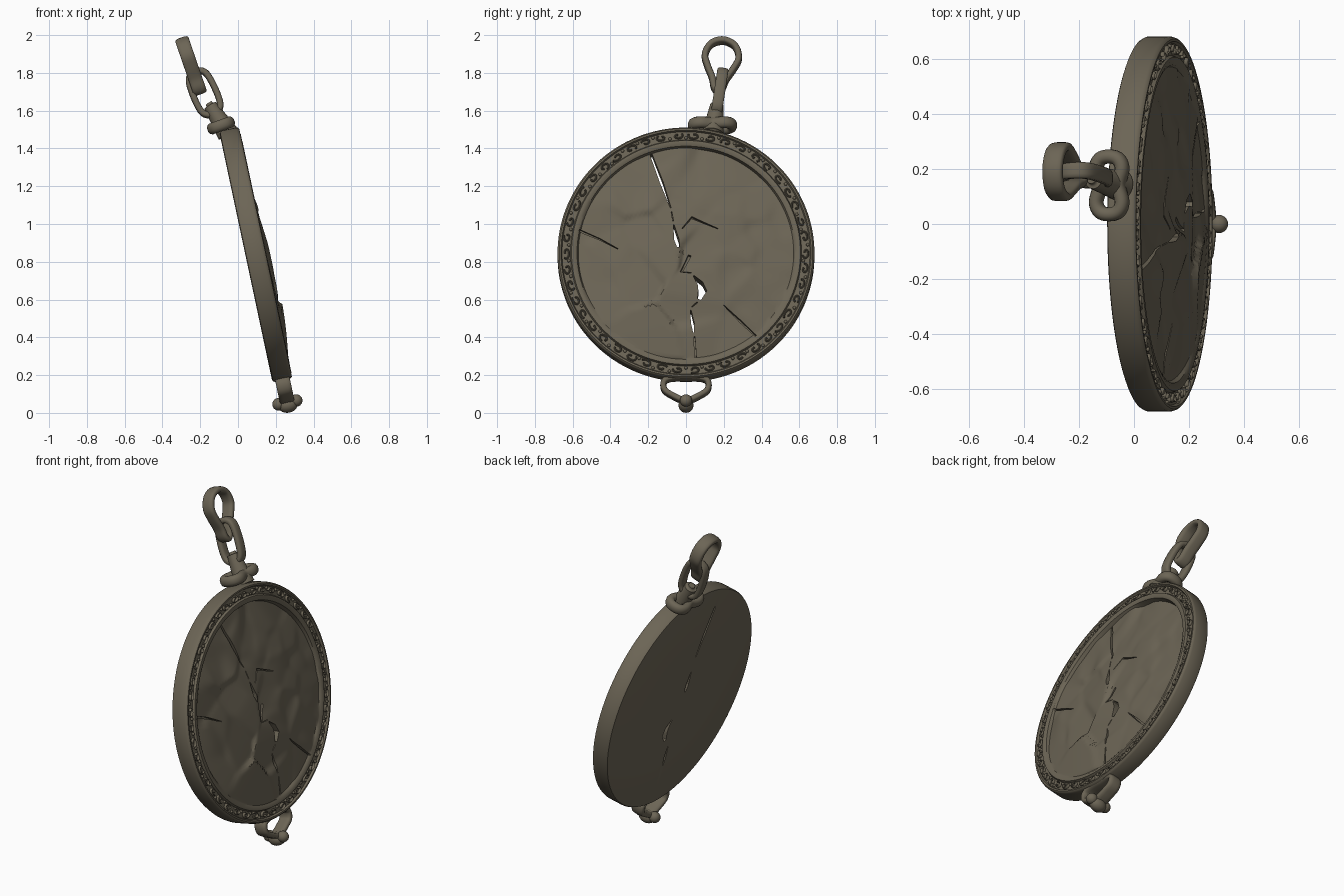
import bpy, bmesh, math, random
from mathutils import Vector, Matrix

if "Cube" in bpy.data.objects:
    bpy.data.objects.remove(bpy.data.objects["Cube"])

random.seed(4)
TILT = math.radians(12)
mat = bpy.data.materials.new("dark_bronze")
mat.diffuse_color = (0.15, 0.13, 0.092, 1)
mat.use_nodes = True
mat.node_tree.nodes["Principled BSDF"].inputs["Base Color"].default_value = mat.diffuse_color


def frame(o, a, b):
    """Matrix whose x, y, z columns are a, b, a x b, placed at o."""
    b = Vector(b).normalized()
    a = Vector(a)
    a = (a - b * a.dot(b)).normalized()
    m = Matrix((a, b, a.cross(b))).transposed().to_4x4()
    m.translation = Vector(o)
    return m


# disc frame: local x = sideways, local y = up the disc, local z = out of the face
DISC = frame((0.095, 0, 0.838), (0, 1, 0), (-math.sin(TILT), 0, math.cos(TILT)))


def finish(name, bm, m, angle=40):
    bmesh.ops.recalc_face_normals(bm, faces=bm.faces)
    me = bpy.data.meshes.new(name)
    bm.to_mesh(me)
    bm.free()
    me.transform(m)
    me.materials.append(mat)
    ob = bpy.data.objects.new(name, me)
    bpy.context.collection.objects.link(ob)
    smooth(ob, angle)
    return ob


def smooth(ob, angle):
    bpy.ops.object.select_all(action='DESELECT')
    ob.select_set(True)
    bpy.context.view_layer.objects.active = ob
    bpy.ops.object.shade_smooth_by_angle(angle=math.radians(angle))


def loop(half, steps=5):
    """Mirror a half outline and round it off into a closed smooth path."""
    p = [Vector(q) for q in half + [(-x, y) for x, y in reversed(half[1:-1])]]
    out, n = [], len(p)
    for i in range(n):
        a, b, c, d = p[i - 1], p[i], p[(i + 1) % n], p[(i + 2) % n]
        for k in range(steps):
            t = k / steps
            out.append(0.5 * (2 * b + (c - a) * t + (2 * a - 5 * b + 4 * c - d) * t * t
                              + (3 * b - a - 3 * c + d) * t ** 3))
    return out


def sweep(bm, pts, th, depth, closed=True, z=0, sides=12, power=0.6):
    """Run a rounded-box section along a flat path."""
    rings, n = [], len(pts)
    for i, p in enumerate(pts):
        prev = pts[i - 1] if closed or i else p
        nxt = pts[(i + 1) % n] if closed or i < n - 1 else p
        t = (nxt - prev).normalized()
        ring = []
        for k in range(sides):
            g = 2 * math.pi * (k + 0.5) / sides
            c, s = math.cos(g), math.sin(g)
            c = math.copysign(abs(c) ** power, c) * th / 2
            s = math.copysign(abs(s) ** power, s) * depth / 2
            ring.append(bm.verts.new((p.x - t.y * c, p.y + t.x * c, z + s)))
        rings.append(ring)
    for i in range(n if closed else n - 1):
        r, q = rings[i], rings[(i + 1) % n]
        for k in range(sides):
            j = (k + 1) % sides
            bm.faces.new((r[k], r[j], q[j], q[k]))
    if not closed:
        bm.faces.new(rings[0])
        bm.faces.new(rings[-1])


def link(name, half, m, th, depth, power=0.6):
    bm = bmesh.new()
    sweep(bm, loop(half), th, depth, power=power)
    return finish(name, bm, m, 50)


def ball(bm, pos, r, scale=(1, 1, 1)):
    bmesh.ops.create_uvsphere(bm, u_segments=20, v_segments=12, radius=r,
                              matrix=Matrix.Translation(pos) @ Matrix.Diagonal((*scale, 1)))


# dented, broken-looking front surface made of softly blended tilted plates
sites = []
for _ in range(60):
    a, r = random.uniform(0, 6.283), 0.57 * math.sqrt(random.random())
    sites.append((Vector((r * math.cos(a), r * math.sin(a))), random.uniform(-.006, .006),
                  Vector((random.uniform(-.09, .09), random.uniform(-.09, .09)))))


def height(x, y):
    p = Vector((x, y))
    ds = [(p - s[0]).length_squared for s in sites]
    low, tot, acc = min(ds), 0, 0
    for d, s in zip(ds, sites):
        w = math.exp(-(d - low) / 0.0025)
        tot += w
        acc += w * (s[1] + s[2].dot(p - s[0]))
    q = (x * x + y * y) / 0.325
    return 0.036 + 0.026 * (1 - q) - 0.012 * y / 0.57 + acc / tot


# disc body: lathed rim, flat back, dented front
SEG = 144
profile = [(.3, -.055), (.665, -.055), (.675, -.051), (.68, -.042), (.68, .036), (.677, .046),
           (.671, .052), (.662, .052), (.656, .040), (.612, .040), (.606, .054), (.592, .055),
           (.577, .048)]
profile += [(.57 * (1 - k / 34), None) for k in range(34)]
bm = bmesh.new()
rings = []
for r, n in profile:
    ring = []
    for k in range(SEG):
        g = 2 * math.pi * k / SEG
        x, y = r * math.cos(g), r * math.sin(g)
        ring.append(bm.verts.new((x, y, height(x, y) if n is None else n)))
    rings.append(ring)
for r, q in zip(rings, rings[1:]):
    for k in range(SEG):
        j = (k + 1) % SEG
        bm.faces.new((r[k], r[j], q[j], q[k]))
back, front = bm.verts.new((0, 0, -.055)), bm.verts.new((0, 0, height(0, 0)))
for k in range(SEG):
    j = (k + 1) % SEG
    bm.faces.new((rings[0][j], rings[0][k], back))
    bm.faces.new((rings[-1][k], rings[-1][j], front))
disc = finish("medallion_disc", bm, DISC, 30)

# cracks: (side, height, width) along each line; slits go through, grooves stay shallow
slits = [[(-.185, 1.37, .012), (-.13, 1.22, .018), (-.08, 1.08, .004)],
         [(-.065, .99, .004), (-.05, .91, .026), (-.04, .87, .014)],
         [(.04, .72, .006), (.075, .68, .03), (.088, .64, .045), (.07, .595, .02)],
         [(.025, .54, .004), (.035, .47, .018), (.04, .42, .004)]]
grooves = [[(-.565, .965, .012), (-.46, .92, .009), (-.36, .865, .003)],
           [(.20, .565, .003), (.29, .48, .012), (.37, .405, .008)],
           [(.02, .83, .016), (-.025, .74, .012), (.03, .735, .004)],
           [(-.02, .97, .004), (.03, 1.03, .012), (.17, .97, .003)],
           [(.045, .40, .005), (.05, .29, .010)],
           [(-.077, 1.06, .004), (-.068, 1.01, .004)],
           [(.06, .58, .006), (.03, .555, .004)]]
bm = bmesh.new()
for lines, bottom in ((slits, -.1), (grooves, .015)):
    for line in lines:
        pts = [Vector((y, (z - .845) / .978)) for y, z, w in line]
        left, right = [], []
        for i, p in enumerate(pts):
            t = (pts[min(i + 1, len(pts) - 1)] - pts[max(i - 1, 0)]).normalized()
            o = Vector((-t.y, t.x)) * line[i][2] / 2
            left.append(p + o)
            right.append(p - o)
        outline = left + right[::-1]
        lo = [bm.verts.new((*p, bottom)) for p in outline]
        hi = [bm.verts.new((*p, .15)) for p in outline]
        bm.faces.new(lo)
        bm.faces.new(hi)
        for i in range(len(lo)):
            j = (i + 1) % len(lo)
            bm.faces.new((lo[i], lo[j], hi[j], hi[i]))
cutter = finish("crack_cutter", bm, DISC)
cutter.hide_render = True
mod = disc.modifiers.new("cracks", 'BOOLEAN')
mod.operation, mod.solver, mod.object = 'DIFFERENCE', 'EXACT', cutter
bpy.context.view_layer.objects.active = disc
bpy.ops.object.modifier_apply(modifier=mod.name)
bpy.data.objects.remove(cutter)
smooth(disc, 30)

# scrollwork around the rim
bm = bmesh.new()
COUNT = 46
for i in range(COUNT):
    g = 2 * math.pi * i / COUNT
    turn, flip = random.uniform(0, 6.28), random.choice((-1, 1))
    size = random.uniform(.9, 1.1)
    pts = []
    for k in range(12):
        a, r = turn + flip * k * 0.5, .019 * size * (1 - .06 * k)
        ang, rad = g + 1.6 * r * math.cos(a) / .634, .634 + r * math.sin(a)
        pts.append(Vector((rad * math.cos(ang), rad * math.sin(ang))))
    sweep(bm, pts, .011, .024, closed=False, z=.042, sides=6, power=1)
    h = g + math.pi / COUNT
    rad = .634 + random.choice((-.012, .012))
    bmesh.ops.create_icosphere(bm, subdivisions=1, radius=.01, matrix=Matrix.Translation(
        (rad * math.cos(h), rad * math.sin(h), .043)))
finish("rim_scrollwork", bm, DISC, 60)

# bottom loop and its knob
link("bottom_loop", [(0, -.668), (.08, -.670), (.117, -.69), (.113, -.735), (.07, -.765),
                     (.03, -.785), (0, -.795)], DISC, .033, .08)
bm = bmesh.new()
ball(bm, (0, -.80, .048), .033)
ball(bm, (0, -.80, -.048), .033)
ball(bm, (0, -.815, 0), .04, (1, 1, 1.3))
finish("bottom_knob", bm, DISC, 60)

# lobed base on top of the rim (local x = out of face, y = sideways)
base = frame((-.09, .14, 1.522), (math.cos(.35), 0, math.sin(.35)), (0, 1, 0))
link("bail_base", [(0, .105), (.035, .095), (.05, .06), (.036, 0), (.05, -.06), (.035, -.095),
                   (0, -.105)], base, .052, .062, power=.9)

# stem from the base up to the chain
a, b = Vector((-.045, .14, 1.465)), Vector((-.155, .165, 1.64))
bm = bmesh.new()
bmesh.ops.create_cone(bm, cap_ends=True, segments=24, radius1=.06, radius2=.034,
                      depth=(b - a).length)
bmesh.ops.bevel(bm, geom=[e for e in bm.edges if len(e.link_faces) == 2 and any(
    len(f.verts) > 4 for f in e.link_faces)], offset=.015, segments=3, affect='EDGES')
finish("bail_stem", bm, Matrix.Translation((a + b) / 2) @ (
    b - a).to_track_quat('Z', 'Y').to_matrix().to_4x4(), 60)

# chain: middle link seen from the front, top ring seen from the side
link("middle_link", [(0, .122), (.042, .105), (.058, .05), (.06, -.05), (.045, -.105), (0, -.125)],
     frame((-.178, .177, 1.695), (1, 0, 0), (-.1, .035, .23)), .034, .06)
link("top_ring", [(0, .09), (.064, .064), (.09, 0), (.07, -.06), (.037, -.125), (.022, -.175),
                  (0, -.195)],
     frame((-.266, .19, 1.886), (0, 1, 0), (-.1, .035, .29)), .035, .075)
